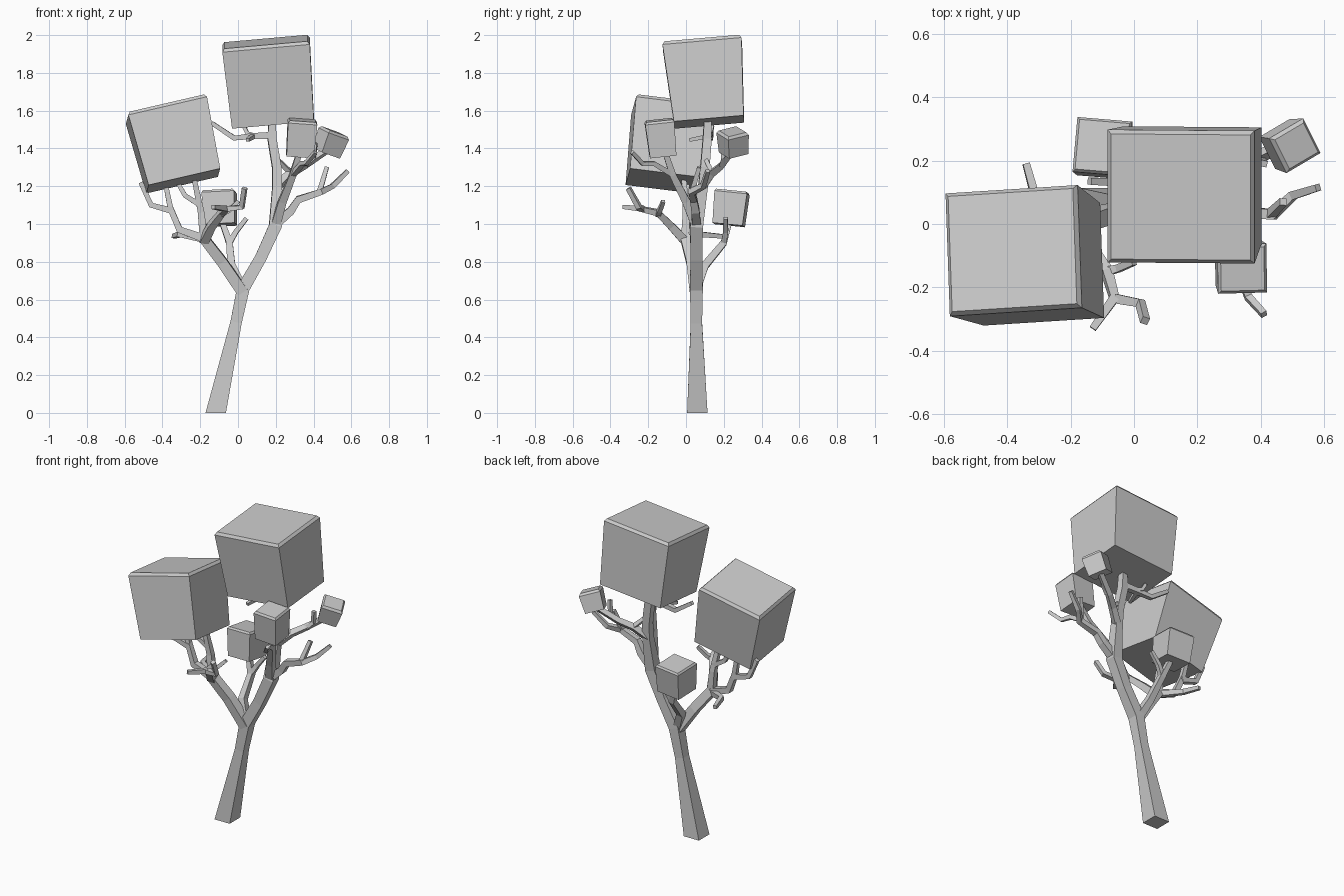
import bpy
from mathutils import Vector


def make(name, verts, faces):
    me = bpy.data.meshes.new(name)
    me.from_pydata([tuple(v) for v in verts], [], faces)
    me.update()
    ob = bpy.data.objects.new(name, me)
    bpy.context.collection.objects.link(ob)
    return ob


def loft(name, rings):
    # joins four-sided rings into a closed, flat-faced solid
    verts = [v for r in rings for v in r]
    n = len(rings)
    faces = [(3, 2, 1, 0), tuple(range(4 * n - 4, 4 * n))]
    for i in range(n - 1):
        for k in range(4):
            a, b = 4 * i + k, 4 * i + (k + 1) % 4
            faces.append((a, b, b + 4, a + 4))
    return make(name, verts, faces)


def ring(c, u, v, a, b):
    return [c + u * (sx * a) + v * (sy * b)
            for sx, sy in ((-1, -1), (1, -1), (1, 1), (-1, 1))]


def branch(name, r0, r1, *pts):
    # square tapered sweep; a point may carry its own half width
    P = [Vector(p[:3]) for p in pts]
    rings, u = [], None
    for i, p in enumerate(P):
        t = (P[min(i + 1, len(P) - 1)] - P[max(i - 1, 0)]).normalized()
        if i == 0 and p.z == 0:
            t = Vector((0, 0, 1))
        if u is None:
            u = Vector((1, 0, 0)) if abs(t.x) < 0.8 else Vector((0, 1, 0))
        u = (u - t * u.dot(t)).normalized()
        r = pts[i][3] if len(pts[i]) > 3 else r0 + (r1 - r0) * i / (len(P) - 1)
        rings.append(ring(p, u, t.cross(u), r, r))
    return loft(name, rings)


def foliage(name, bottom, top, yaw, low, high, cham):
    # tilted leaf block, wider at the top, with chamfered top edges
    b, t = Vector(bottom), Vector(top)
    w = (t - b).normalized()
    u = Vector((1, yaw, 0))
    u = (u - w * u.dot(w)).normalized()
    v = w.cross(u)
    (a0, b0), (a1, b1) = low, high
    return loft(name, [ring(b, u, v, a0 / 2, b0 / 2),
                       ring(t - w * cham * 1.4, u, v, a1 / 2, b1 / 2),
                       ring(t, u, v, a1 / 2 - cham, b1 / 2 - cham)])


# leaf blocks
foliage("foliage_top", (.185, .122, 1.54), (.147, .085, 1.965), 0.0,
        (.435, .37), (.465, .42), .012)
foliage("foliage_left", (-.29, -.127, 1.228), (-.383, -.082, 1.618), .035,
        (.39, .365), (.428, .39), .012)
foliage("foliage_front", (.328, -.122, 1.36), (.342, -.142, 1.55), .02,
        (.145, .14), (.155, .155), .009)
foliage("foliage_right", (.467, .252, 1.375), (.512, .246, 1.49), .5,
        (.115, .115), (.13, .125), .01)
foliage("foliage_back", (-.092, .226, .995), (-.1, .245, 1.175), -.09,
        (.162, .16), (.174, .174), .008)

# trunk continuing into the right limb
branch("trunk", .05, .02, (-.118, .06, 0, .054), (-.01, .055, .48, .03),
       (.028, .055, .66, .034), (.12, .055, .82, .031), (.198, .055, .99, .034),
       (.207, .09, 1.2, .025), (.205, .1, 1.3, .024), (.18, .112, 1.45, .023),
       (.18, .115, 1.57, .018))

# left limb and its branches
branch("left_limb", .03, .026, (.025, .05, .64), (-.085, .03, .8), (-.185, -.005, .93))
branch("left_outer_branch", .022, .015, (-.17, -.005, .92), (-.31, 0, .97), (-.36, .01, 1.09))
branch("left_outer_twig", .017, .012, (-.35, .01, 1.07), (-.46, .01, 1.1), (-.515, .01, 1.22))
branch("left_inner_twig", .015, .012, (-.355, .01, 1.07), (-.385, .02, 1.22))
branch("left_mid_branch", .022, .013, (-.18, -.005, .91), (-.195, 0, 1.06), (-.23, -.01, 1.23))
branch("left_mid_twig", .014, .011, (-.2, 0, 1.1), (-.28, 0, 1.15), (-.32, .01, 1.22))
branch("left_back_twig", .017, .011, (-.19, 0, .92), (-.31, .08, .945), (-.34, .19, .935))
branch("left_front_branch", .024, .013, (-.18, -.005, .91), (-.14, -.08, .99),
       (-.085, -.15, 1.06), (-.06, -.24, 1.08))
branch("left_front_twig_a", .015, .011, (-.06, -.23, 1.08), (-.13, -.33, 1.09))
branch("left_front_twig_b", .015, .012, (-.06, -.235, 1.08), (.02, -.25, 1.09), (.035, -.305, 1.19))
branch("left_front_twig_c", .014, .01, (-.09, -.15, 1.05), (-.05, -.14, 1.07), (0, -.12, 1.12))

# branch carrying the back block
branch("back_branch", .024, .014, (.02, .055, .66), (-.035, .1, .78),
       (-.045, .2, .9), (-.085, .23, 1.01))
branch("back_twig", .015, .011, (-.045, .2, .9), (-.01, .21, .96), (.045, .21, 1.03))

# right limb branches
branch("right_branch", .024, .011, (.2, .055, 1.0), (.28, .05, 1.07), (.32, .04, 1.13),
       (.44, .03, 1.17), (.5, .09, 1.2), (.58, .115, 1.28))
branch("right_twig", .014, .011, (.43, .03, 1.165), (.47, .07, 1.3))
branch("front_branch", .025, .014, (.2, .05, 1.0), (.235, 0, 1.12), (.29, -.07, 1.26), (.325, -.11, 1.38))
branch("front_twig", .014, .01, (.29, -.07, 1.26), (.34, -.17, 1.32), (.36, -.23, 1.32), (.41, -.285, 1.38))
branch("block_branch", .02, .014, (.205, .09, 1.2), (.28, .14, 1.27), (.35, .19, 1.31), (.47, .25, 1.39))
branch("block_twig_a", .013, .01, (.28, .14, 1.27), (.21, .105, 1.34))
branch("block_twig_b", .013, .01, (.36, .19, 1.31), (.4, .2, 1.35), (.41, .19, 1.43))
branch("upper_left_branch", .018, .011, (.185, .11, 1.47), (.07, .12, 1.465), (-.02, .13, 1.455), (-.14, .135, 1.535))
branch("upper_twig_a", .012, .009, (.08, .12, 1.465), (.05, .02, 1.445))
branch("upper_twig_b", .012, .009, (.1, .12, 1.465), (.05, .13, 1.48), (.03, .14, 1.52))
